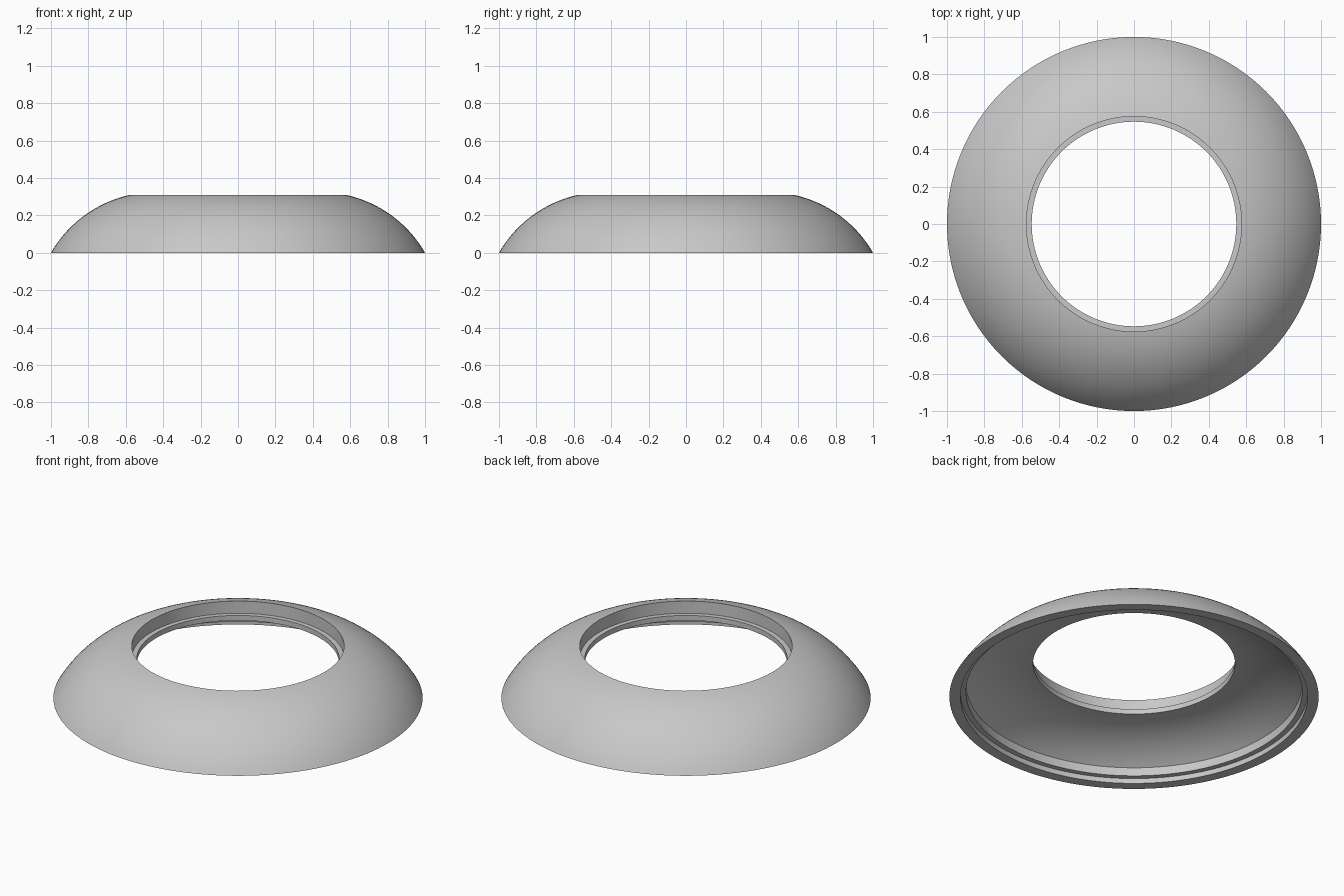
import bpy, bmesh
from math import atan2, cos, sin, radians, tau
from mathutils import Vector

cube = bpy.data.objects.get("Cube")
if cube:
    bpy.data.objects.remove(cube, do_unlink=True)

SEGMENTS = 128


def arc(centre, start, end, steps):
    """Circular arc in the radius/height plane from start to end."""
    c, s, e = Vector(centre), Vector(start) - Vector(centre), Vector(end) - Vector(centre)
    a0, a1 = atan2(s.y, s.x), atan2(e.y, e.x)
    points = []
    for i in range(steps + 1):
        t = i / steps
        a = a0 + (a1 - a0) * t
        r = s.length + (e.length - s.length) * t
        points.append((c.x + r * cos(a), c.y + r * sin(a)))
    return points


def lathe(name, profile, material):
    """Revolve a closed radius/height profile around z."""
    bm = bmesh.new()
    verts = [bm.verts.new((r, 0, z)) for r, z in profile]
    edges = [bm.edges.new((v, verts[i - 1])) for i, v in enumerate(verts)]
    bmesh.ops.spin(bm, geom=verts + edges, cent=(0, 0, 0), axis=(0, 0, 1),
                   angle=tau, steps=SEGMENTS, use_merge=True)
    bmesh.ops.remove_doubles(bm, verts=bm.verts[:], dist=1e-5)
    bmesh.ops.recalc_face_normals(bm, faces=bm.faces[:])
    mesh = bpy.data.meshes.new(name)
    bm.to_mesh(mesh)
    bm.free()
    mesh.materials.append(material)
    obj = bpy.data.objects.new(name, mesh)
    bpy.context.collection.objects.link(obj)
    bpy.ops.object.select_all(action="DESELECT")
    obj.select_set(True)
    bpy.context.view_layer.objects.active = obj
    bpy.ops.object.shade_smooth_by_angle(angle=radians(25))
    return obj


grey = bpy.data.materials.new("light grey")
grey.use_nodes = True
colour = (0.58, 0.58, 0.58, 1)
grey.diffuse_color = colour
grey.node_tree.nodes["Principled BSDF"].inputs["Base Color"].default_value = colour

# Domed outer skin, from the base up to the opening
profile = arc((0.441, -0.323), (1, 0), (0.575, 0.31), 24)
# Recessed seat around the opening
profile += [(0.575, 0.237), (0.547, 0.237)]
# Hollow underside
profile += arc((0.547, -0.39), (0.547, 0.207), (0.91, 0.08), 16)
# Stepped rebate at the base
profile += [(0.91, 0.03), (0.94, 0.03), (0.94, 0)]

lathe("domed_ring", profile, grey)
